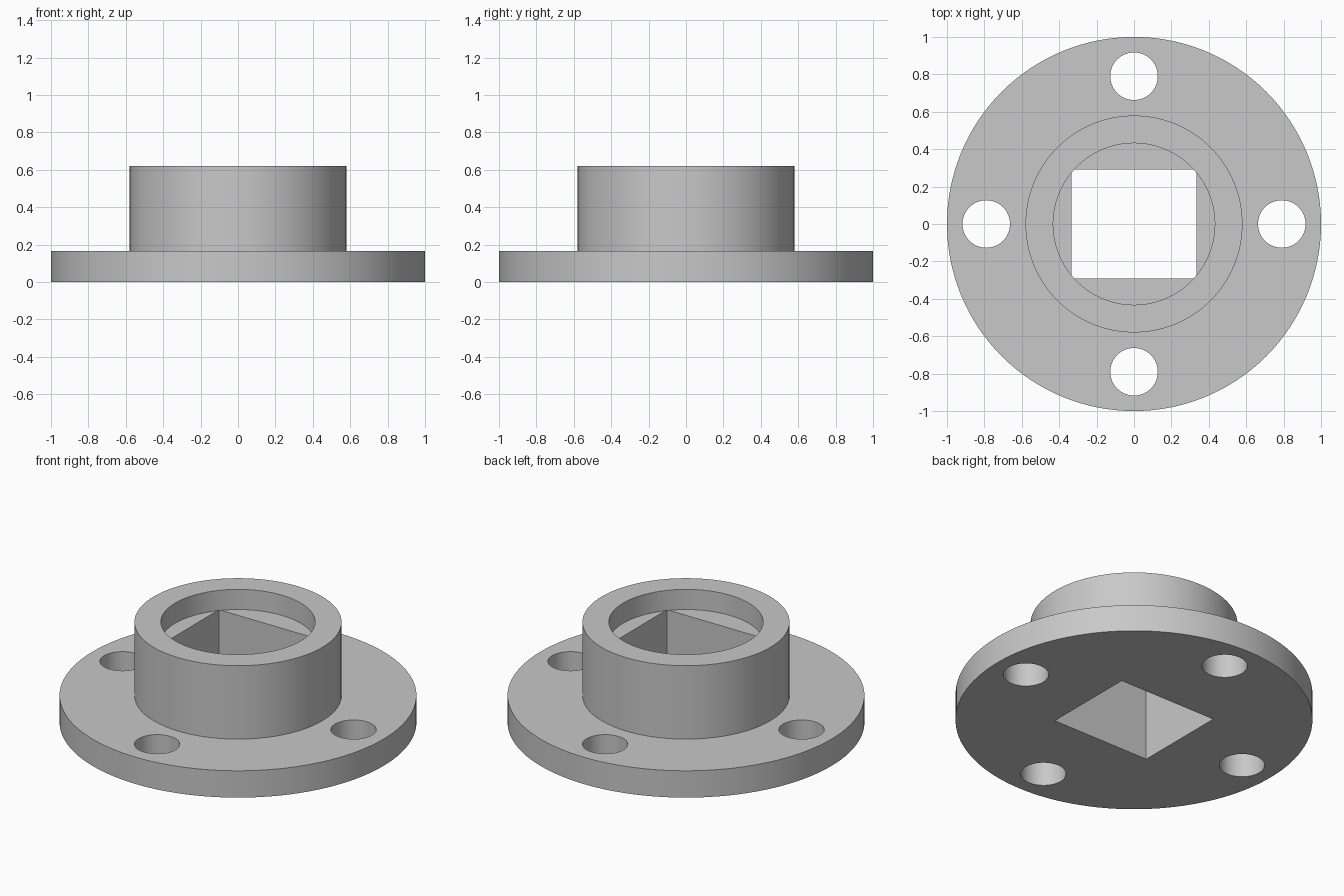
import bpy
import bmesh
from math import cos, sin, pi
from mathutils import Matrix, Vector

default = bpy.data.objects.get("Cube")
if default:
    bpy.data.objects.remove(default, do_unlink=True)

# Dimensions
FLANGE_R, FLANGE_H = 1.0, 0.166
HUB_R, HUB_TOP = 0.58, 0.62
BORE_R, BORE_FLOOR = 0.432, 0.495
BOLT_R, BOLT_CIRCLE = 0.127, 0.79
SOCKET_X, SOCKET_Y = 0.668, 0.583
SEGMENTS = 128

# Plain grey metal
grey = bpy.data.materials.new("grey_metal")
grey.use_nodes = True
colour = (0.58, 0.58, 0.58, 1.0)
grey.diffuse_color = colour
grey.node_tree.nodes["Principled BSDF"].inputs["Base Color"].default_value = colour


def make_object(name, bm):
    bmesh.ops.recalc_face_normals(bm, faces=bm.faces)
    mesh = bpy.data.meshes.new(name)
    bm.to_mesh(mesh)
    bm.free()
    mesh.materials.append(grey)
    obj = bpy.data.objects.new(name, mesh)
    bpy.context.collection.objects.link(obj)
    return obj


def lathe(name, profile):
    """Closed solid of revolution whose profile starts and ends on the axis."""
    bm = bmesh.new()
    rings = [[bm.verts.new((r * cos(2 * pi * i / SEGMENTS), r * sin(2 * pi * i / SEGMENTS), z))
              for i in range(SEGMENTS)] for r, z in profile]
    for low, high in zip(rings, rings[1:]):
        for i in range(SEGMENTS):
            j = (i + 1) % SEGMENTS
            bm.faces.new((low[i], low[j], high[j], high[i]))
    bm.faces.new(rings[0])
    bm.faces.new(rings[-1])
    return make_object(name, bm)


# Flange, hub and round counterbore turned as one solid
flange = lathe("flanged_hub", [
    (FLANGE_R, 0), (FLANGE_R, FLANGE_H), (HUB_R, FLANGE_H),
    (HUB_R, HUB_TOP), (BORE_R, HUB_TOP), (BORE_R, BORE_FLOOR)])

# Cutter: four bolt holes and the rectangular socket below the counterbore
bm = bmesh.new()
for k in range(4):
    angle = k * pi / 2
    place = Vector((BOLT_CIRCLE * cos(angle), BOLT_CIRCLE * sin(angle), FLANGE_H / 2))
    bmesh.ops.create_cone(bm, cap_ends=True, segments=64, radius1=BOLT_R, radius2=BOLT_R,
                          depth=FLANGE_H * 2, matrix=Matrix.Translation(place))
bottom, top = -0.1, BORE_FLOOR + 0.001
bmesh.ops.create_cube(bm, size=1, matrix=Matrix.Translation((0, 0, (bottom + top) / 2))
                      @ Matrix.Diagonal((SOCKET_X, SOCKET_Y, top - bottom, 1)))
cutter = make_object("hole_cutter", bm)
cutter.hide_render = True

# Cut the holes and drop the helper
cut = flange.modifiers.new("holes", "BOOLEAN")
cut.operation = "DIFFERENCE"
cut.solver = "EXACT"
cut.object = cutter
bpy.ops.object.select_all(action="DESELECT")
flange.select_set(True)
bpy.context.view_layer.objects.active = flange
bpy.ops.object.modifier_apply(modifier=cut.name)
bpy.data.objects.remove(cutter, do_unlink=True)

# Smooth round walls with crisp rims
bpy.ops.object.shade_smooth_by_angle(angle=pi / 6)
